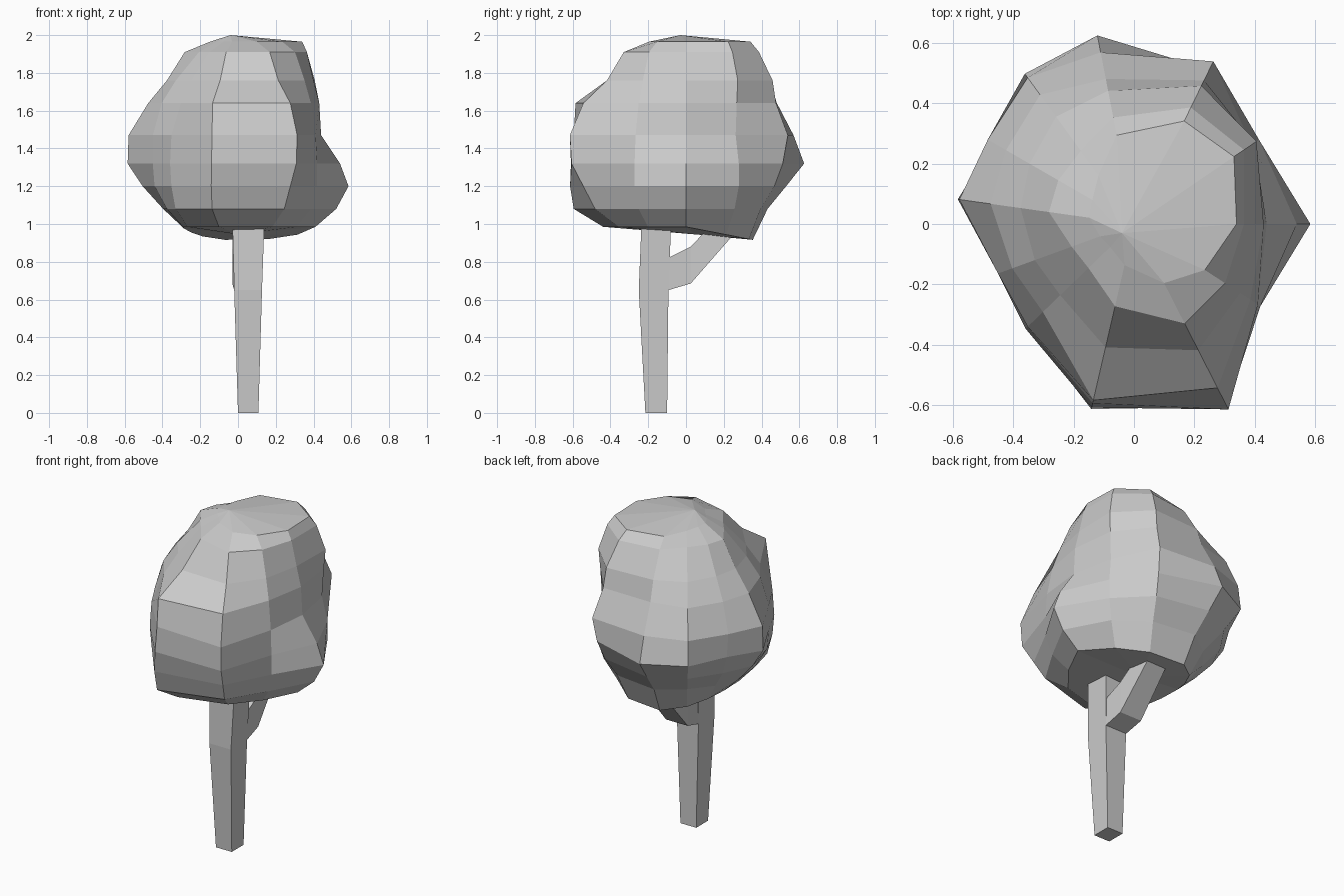
import bpy, bmesh
from math import cos, sin, radians


def loft(name, rings, bottom=None, top=None):
    """Skin a stack of equal-count rings; close the ends flat or to a pole point."""
    bm = bmesh.new()
    rows = [[bm.verts.new(p) for p in ring] for ring in rings]
    n = len(rows[0])
    for a, b in zip(rows, rows[1:]):
        for i in range(n):
            j = (i + 1) % n
            bm.faces.new((a[i], a[j], b[j], b[i]))
    for row, pole in ((rows[0], bottom), (rows[-1], top)):
        if pole:
            tip = bm.verts.new(pole)
            for i in range(n):
                bm.faces.new((row[i], row[(i + 1) % n], tip))
        else:
            bm.faces.new(row)
    bmesh.ops.recalc_face_normals(bm, faces=bm.faces)
    mesh = bpy.data.meshes.new(name)
    bm.to_mesh(mesh)
    bm.free()
    obj = bpy.data.objects.new(name, mesh)
    bpy.context.collection.objects.link(obj)
    return obj


# Trunk: square post, slightly wider toward the top (z, x0, x1, y0, y1)
trunk = [(0.0, 0.0, 0.108, -0.215, -0.10),
         (0.65, -0.02, 0.127, -0.25, -0.093),
         (1.02, -0.03, 0.14, -0.235, -0.078)]
loft("trunk", [[(x0, y0, z), (x1, y0, z), (x1, y1, z), (x0, y1, z)]
               for z, x0, x1, y0, y1 in trunk])

# Branch: leaves the back of the trunk and bends up into the crown
# (x0, x1, lower y, lower z, upper y, upper z)
branch = [(-0.02, 0.127, -0.10, 0.648, -0.09, 0.822),
          (-0.03, 0.12, 0.025, 0.685, 0.025, 0.88),
          (-0.03, 0.10, 0.27, 0.965, 0.12, 0.98)]
loft("branch", [[(x0, ya, za), (x1, ya, za), (x1, yb, zb), (x0, yb, zb)]
                for x0, x1, ya, za, yb, zb in branch])

# Crown: faceted lump, described by radii along fixed compass directions
angles = [0, 34, 64, 101, 126, 150, 172, 200, 224, 257, 297, 327]
levels = {
    0.985: (.41, .38, .37, .36, .32, .29, .29, .31, .37, .45, .40, .37),
    1.08: (.52, .46, .44, .44, .40, .39, .40, .40, .46, .61, .54, .46),
    1.20: (.585, .50, .52, .54, .52, .49, .51, .47, .49, .63, .61, .50),
    1.32: (.54, .50, .57, .637, .616, .54, .59, .48, .50, .625, .68, .50),
    1.47: (.44, .47, .60, .58, .60, .56, .585, .48, .49, .61, .69, .49),
    1.64: (.43, .48, .53, .49, .53, .49, .48, .43, .42, .60, .61, .46),
    1.76: (.40, .49, .51, .45, .44, .40, .38, .35, .34, .42, .47, .42),
    1.91: (.365, .44, .43, .36, .30, .29, .285, .22, .21, .28, .37, .36),
    1.965: (.34, .40, .38, .30, .20, .16, .15, .12, .11, .14, .22, .28),
}
rings = [[(r * cos(radians(a)), r * sin(radians(a)), z)
          for a, r in zip(angles, radii)] for z, radii in levels.items()]
# the underside sags at the back
rings[0] = [(x, y, z - 0.07 * max(0, y) / 0.36) for x, y, z in rings[0]]
loft("crown", rings, bottom=(0.0, 0.05, 0.945), top=(-0.04, -0.03, 2.0))
